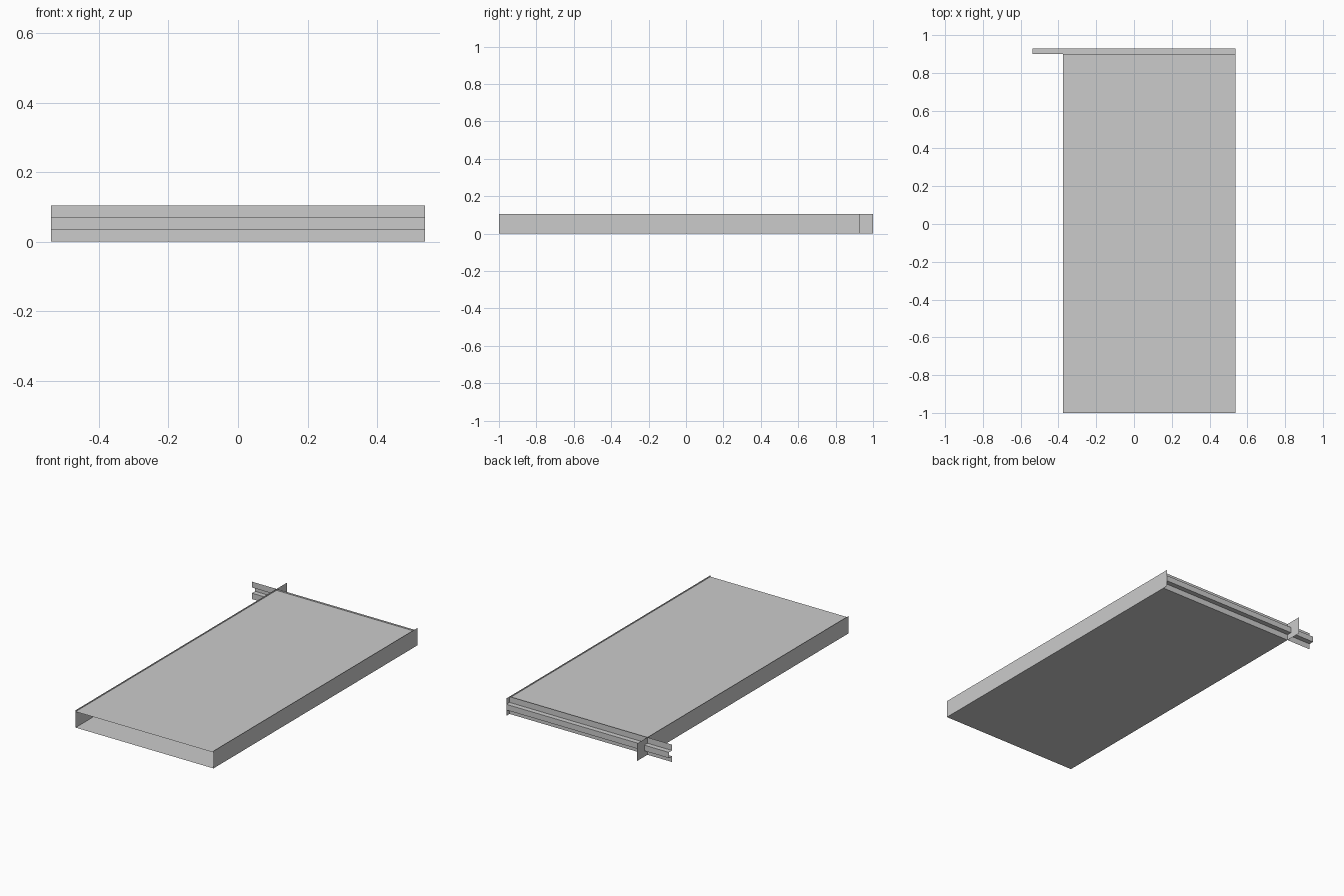
import bpy

if "Cube" in bpy.data.objects:
    bpy.data.objects.remove(bpy.data.objects["Cube"])

XL, XR = -0.375, 0.538      # side wall positions
Y0, Y1, Y2 = -1.0, 0.90, 0.93
H = 0.104                   # overall height


def mesh(name, verts, faces):
    me = bpy.data.meshes.new(name)
    me.from_pydata(verts, [], faces)
    ob = bpy.data.objects.new(name, me)
    bpy.context.collection.objects.link(ob)
    return ob


def sheet(name, a, b, c, d):
    return mesh(name, [a, b, c, d], [(0, 1, 2, 3)])


def wall(name, x, y_end, flip):
    pts = [(x, Y0, 0), (x, y_end, 0), (x, y_end, H), (x, Y0, H)]
    return sheet(name, *(reversed(pts) if flip else pts))


# Thin side walls; the left one runs past the rail
wall("left_wall", XL, 1.0, True)
wall("right_wall", XR, Y2, False)

# Top and bottom panels, open at the front
z = 0.0955
sheet("top_panel", (XL, Y0, z), (XR, Y0, z), (XR, Y1, z), (XL, Y1, z))
sheet("bottom_panel", (XL, Y1, 0), (XR, Y1, 0), (XR, Y0, 0), (XL, Y0, 0))

# Folded sheet rail across the back, with its middle band pushed outwards
profile = [(Y1, 0), (Y1, 0.035), (Y2, 0.035), (Y2, 0.069), (Y1, 0.069), (Y1, H)]
n = len(profile)
verts = [(x, y, pz) for x in (-0.538, XR) for y, pz in profile]
mesh("back_rail", verts, [(i, i + 1, n + i + 1, n + i) for i in range(n - 1)])
